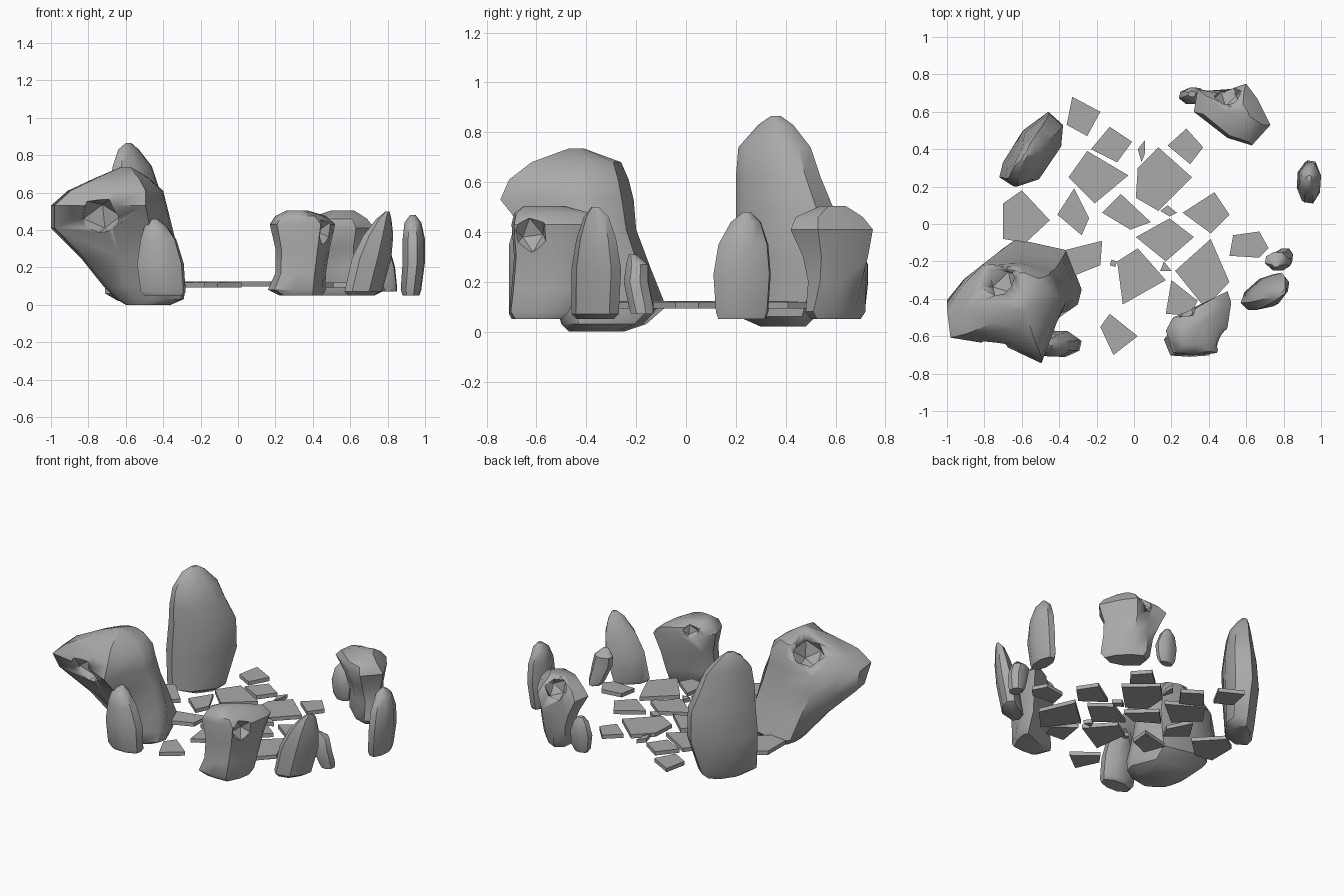
import bpy, bmesh, math

grey = bpy.data.materials.new("stone_grey")
grey.diffuse_color = (.4, .4, .4, 1)


def finish(name, bm, angle=40):
    bmesh.ops.recalc_face_normals(bm, faces=bm.faces)
    me = bpy.data.meshes.new(name)
    bm.to_mesh(me)
    bm.free()
    for p in me.polygons:
        p.use_smooth = True
    me.set_sharp_from_angle(angle=math.radians(angle))
    me.materials.append(grey)
    ob = bpy.data.objects.new(name, me)
    bpy.context.collection.objects.link(ob)
    return ob


def unit_plan(pts):
    """Rescale an outline so that it fills the -1..1 square."""
    xs, ys = [p[0] for p in pts], [p[1] for p in pts]
    cx, cy = (min(xs) + max(xs)) / 2, (min(ys) + max(ys)) / 2
    hx, hy = (max(xs) - min(xs)) / 2, (max(ys) - min(ys)) / 2
    return [((x - cx) / hx, (y - cy) / hy) for x, y in pts]


def stone(name, plan, levels, hollows=(), base=None):
    """Loft from base plan to top plan through levels (z, x0, x1, y0, y1).
    Hollows (x, y, z, radius) are cut out with faceted balls."""
    bm = bmesh.new()
    base = base or plan
    n = len(plan)
    rings = []
    for z, x0, x1, y0, y1 in levels:
        t = min(1, max(0, (z - .1) / .3))
        mix = unit_plan([(a[0] * (1 - t) + b[0] * t, a[1] * (1 - t) + b[1] * t)
                         for a, b in zip(unit_plan(base), unit_plan(plan))])
        rings.append([bm.verts.new(((x0 + x1) / 2 + u * (x1 - x0) / 2,
                                    (y0 + y1) / 2 + v * (y1 - y0) / 2, z)) for u, v in mix])
    for a, b in zip(rings, rings[1:]):
        for i in range(n):
            j = (i + 1) % n
            bm.faces.new((a[i], a[j], b[j], b[i]))
    bm.faces.new(rings[0][::-1])
    bm.faces.new(rings[-1])
    ob = finish(name, bm)
    for k, (x, y, z, r) in enumerate(hollows):
        cb = bmesh.new()
        bmesh.ops.create_icosphere(cb, subdivisions=1, radius=r)
        cutter = finish("%s_cutter_%d" % (name, k), cb, 10)
        cutter.location = (x, y, z)
        cutter.rotation_euler = (.4, .3, .5 + k)
        cutter.hide_render = True
        cutter.display_type = 'WIRE'
        m = ob.modifiers.new("hollow", 'BOOLEAN')
        m.operation = 'DIFFERENCE'
        m.object = cutter
        m.solver = 'EXACT'
    return ob


# plans
oct_plan = [(1, .3), (.5, .95), (-.2, 1), (-.9, .5), (-1, -.3), (-.5, -.95), (.3, -1), (.9, -.5)]
slant_plan = [(1, .6), (.7, 1), (0, .75), (-.8, 0), (-1, -.6), (-.6, -1), (.3, -.8), (.9, 0)]

# large leaning boulder
stone("leaning_boulder",
      [(-.6, -.18), (-.8, -.19), (-.91, -.3), (-1, -.44), (-.98, -.6), (-.67, -.65),
       (-.47, -.745), (-.42, -.61), (-.36, -.45), (-.35, -.36), (-.42, -.23)],
      [(0, -.6, -.36, -.47, -.25), (.03, -.65, -.29, -.5, -.16), (.1, -.72, -.28, -.52, -.08),
       (.25, -.84, -.31, -.56, -.14), (.41, -1, -.35, -.65, -.2), (.53, -1, -.38, -.745, -.21),
       (.61, -.91, -.4, -.71, -.23), (.68, -.76, -.48, -.62, -.26), (.735, -.63, -.57, -.47, -.41)],
      [(-.74, -.62, .46, .12), (-.71, -.31, .63, .11)],
      base=[(-.63, -.08), (-.7, -.13), (-.72, -.2), (-.72, -.3), (-.69, -.38), (-.6, -.46),
            (-.5, -.52), (-.4, -.5), (-.3, -.43), (-.28, -.35), (-.36, -.14)])

# tall standing stone
stone("tall_stone",
      [(-.46, .6), (-.6, .5), (-.71, .33), (-.73, .25), (-.65, .2), (-.52, .24), (-.39, .42), (-.38, .53)],
      [(.02, -.64, -.47, .3, .48), (.06, -.71, -.42, .21, .52), (.3, -.72, -.38, .2, .6),
       (.5, -.7, -.38, .2, .59), (.62, -.69, -.42, .2, .54), (.74, -.67, -.46, .21, .5),
       (.83, -.64, -.53, .29, .43), (.865, -.6, -.57, .34, .38)])

# hollow boulder at the front
stone("front_boulder",
      [(.5, -.36), (.35, -.43), (.2, -.5), (.16, -.57), (.2, -.69), (.32, -.7), (.44, -.69), (.5, -.55), (.52, -.42)],
      [(.05, .22, .45, -.69, -.5), (.08, .16, .47, -.71, -.47), (.17, .2, .47, -.7, -.43),
       (.3, .2, .49, -.69, -.4), (.43, .17, .52, -.7, -.36), (.475, .2, .47, -.69, -.38),
       (.505, .26, .37, -.65, -.49)],
      [(.48, -.63, .39, .08), (.28, -.45, .46, .06)])

# hollow boulder at the back
stone("back_boulder",
      [(.6, .75), (.45, .7), (.34, .72), (.32, .6), (.5, .46), (.63, .42), (.73, .53), (.66, .67)],
      [(.05, .45, .68, .5, .7), (.08, .43, .7, .48, .72), (.2, .42, .7, .49, .72),
       (.3, .38, .7, .47, .73), (.41, .32, .73, .42, .75), (.46, .37, .69, .44, .71),
       (.505, .5, .62, .54, .64)],
      [(.5, .69, .45, .08)],
      base=[(.58, .68), (.5, .72), (.44, .68), (.43, .6), (.52, .52), (.62, .49), (.7, .52), (.66, .6)])

# smaller standing stones
stone("front_left_stone", oct_plan,
      [(.05, -.5, -.29, -.7, -.6), (.07, -.52, -.28, -.71, -.58), (.22, -.54, -.29, -.71, -.57),
       (.35, -.52, -.33, -.71, -.58), (.42, -.5, -.38, -.69, -.59), (.46, -.46, -.43, -.65, -.61)])
stone("right_stone", slant_plan,
      [(.05, .59, .73, -.44, -.29), (.07, .57, .77, -.46, -.27), (.25, .61, .82, -.46, -.26),
       (.37, .67, .83, -.44, -.28), (.46, .74, .82, -.41, -.31), (.5, .79, .81, -.38, -.35)])
stone("right_small_stone", oct_plan,
      [(.07, .77, .85, -.22, -.13), (.1, .75, .85, -.23, -.13), (.2, .71, .84, -.25, -.15),
       (.27, .7, .82, -.24, -.15), (.31, .74, .78, -.23, -.2)])
stone("far_right_stone", oct_plan,
      [(.05, .88, .97, .13, .32), (.08, .87, .98, .12, .33), (.23, .88, 1, .11, .34),
       (.35, .88, 1, .13, .33), (.44, .89, .98, .18, .3), (.48, .92, .95, .23, .26)])
stone("back_small_stone", oct_plan,
      [(.07, .27, .36, .66, .71), (.1, .25, .38, .65, .72), (.19, .24, .39, .64, .73),
       (.27, .26, .36, .65, .73), (.31, .29, .33, .68, .71)])

# paving slabs, outlines in hundredths
inner = [[(-25, 39), (-3, 26), (-21, 11), (-35, 25)],
         [(6, 45), (6, 38), (4, 33), (2, 40)],
         [(13, 41), (31, 25), (13, 7), (1, 14), (2, 30)],
         [(-32, 19), (-24, 3), (-28, -6), (-41, 5)],
         [(-7, 16), (9, 1), (-2, -3), (-17, 6)],
         [(18, 10), (23, 6), (19, 4), (14, 7)],
         [(19, 3), (32, -7), (17, -20), (1, -7)],
         [(-12, -19), (-9, -20), (-10, -23), (-13, -22)],
         [(2, -13), (17, -30), (-6, -43), (-9, -20)],
         [(16, -20), (20, -25), (14, -25)]]
outer = [[(-33, 68), (-18, 60), (-25, 47), (-36, 53)],
         [(-13, 52), (-1, 44), (-9, 33), (-23, 40)],
         [(28, 51), (37, 41), (30, 32), (18, 42)],
         [(-60, 18), (-45, 2), (-58, -10), (-70, -8), (-70, 11)],
         [(43, 17), (51, 5), (41, -5), (26, 6)],
         [(-17, -9), (-18, -22), (-33, -28), (-37, -14)],
         [(41, -8), (51, -31), (38, -45), (22, -25)],
         [(67, -4), (72, -13), (67, -18), (51, -17), (53, -6)],
         [(20, -30), (34, -41), (30, -49), (17, -48)],
         [(-13, -48), (2, -60), (-11, -70), (-18, -55)]]
for k, outline in enumerate(inner + outer):
    bm = bmesh.new()
    z = .124 if k < len(inner) else .119
    f = bm.faces.new([bm.verts.new((x / 100, y / 100, z)) for x, y in outline])
    low = bmesh.ops.extrude_face_region(bm, geom=[f], use_keep_orig=True)["geom"]
    for v in low:
        if isinstance(v, bmesh.types.BMVert):
            v.co.z = z - .026
    finish("paving_slab_%02d" % (k + 1), bm)
